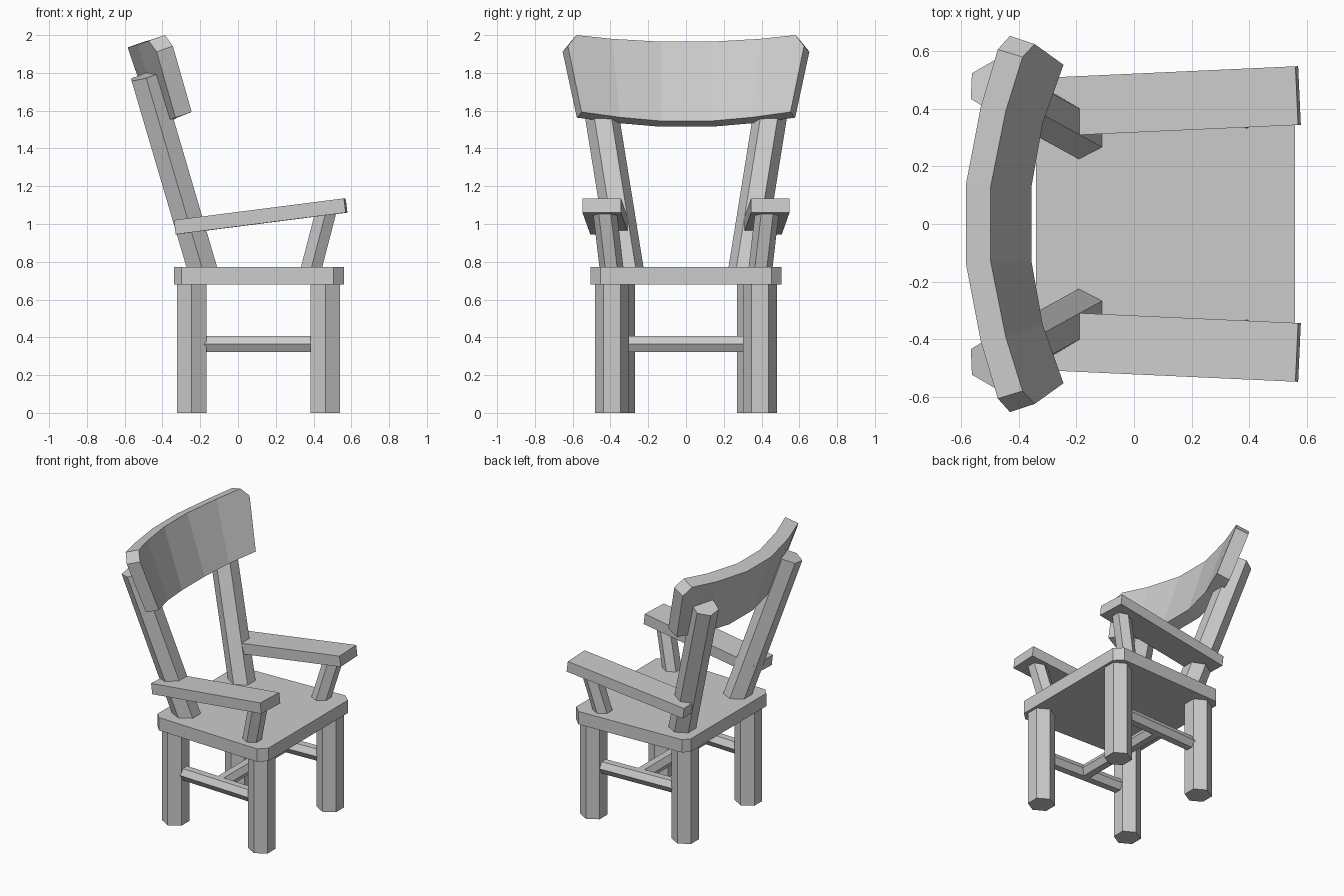
import bpy, math
from mathutils import Vector

if "Cube" in bpy.data.objects:
    bpy.data.objects.remove(bpy.data.objects["Cube"])


def make(name, verts, faces):
    import bmesh
    me = bpy.data.meshes.new(name)
    me.from_pydata([tuple(v) for v in verts], [], faces)
    bm = bmesh.new()
    bm.from_mesh(me)
    bmesh.ops.recalc_face_normals(bm, faces=bm.faces)
    bm.to_mesh(me)
    bm.free()
    ob = bpy.data.objects.new(name, me)
    bpy.context.collection.objects.link(ob)
    return ob


def loft(name, a, b):
    """Solid between two matching outlines."""
    n = len(a)
    sides = [(i, (i + 1) % n, n + (i + 1) % n, n + i) for i in range(n)]
    return make(name, a + b, sides + [tuple(range(n)), tuple(range(n, 2 * n))])


def hex_bar(name, p, q, r, corner=(0, 1, 0)):
    """Six-sided bar from p to q with one corner pointing along 'corner'."""
    p, q, c = Vector(p), Vector(q), Vector(corner)
    d = (q - p).normalized()
    u = (c - d * c.dot(d)).normalized()
    w = d.cross(u)
    ring = [(u * math.cos(k * math.pi / 3) + w * math.sin(k * math.pi / 3)) * r
            for k in range(6)]
    return loft(name, [p + o for o in ring], [q + o for o in ring])


# Seat: tapered board with clipped corners
half = [(-.34, .43), (-.30, .475), (.505, .505), (.56, .453)]
outline = half + [(x, -y) for x, y in reversed(half)]
loft("seat", [Vector((x, y, .68)) for x, y in outline],
     [Vector((x, y, .773)) for x, y in outline])

for s, side in ((1, "left"), (-1, "right")):
    # Legs and side stretcher
    hex_bar(f"front_leg_{side}", (.463, .391 * s, 0), (.463, .391 * s, .70), .09)
    hex_bar(f"back_leg_{side}", (-.246, .361 * s, 0), (-.246, .361 * s, .70), .09)
    hex_bar(f"side_stretcher_{side}", (-.246, .361 * s, .364),
            (.463, .391 * s, .364), .049)
    # Leaning back post
    hex_bar(f"back_post_{side}", (-.175, .307 * s, .715), (-.49, .479 * s, 1.785), .09)
    # Arm support
    hex_bar(f"arm_support_{side}", (.376, .389 * s, .72), (.467, .43 * s, 1.07), .063)
    # Armrest: board rising and spreading to the front
    a, b = Vector((-.33, .405 * s, .983)), Vector((.57, .446 * s, 1.098))
    d = (b - a).normalized()
    w = Vector((0, 0, 1)).cross(d).normalized()
    t = d.cross(w)
    sect = [w * (i * .102) + t * (j * .038) for i, j in ((1, 1), (-1, 1), (-1, -1), (1, -1))]
    loft(f"armrest_{side}", [a + o for o in sect], [b + o for o in sect])

# Cross stretcher
hex_bar("cross_stretcher", (.11, -.375, .364), (.11, .375, .364), .049, (1, 0, 0))

# Crest rail: curved leaning board; half front outline, top centre round to bottom centre
h = [(-.498, .13, 1.965), (-.446, .39, 1.98), (-.387, .58, 2.0), (-.345, .625, 1.942),
     (-.245, .553, 1.593), (-.317, .35, 1.565), (-.356, .13, 1.545)]
front = [Vector(p) for p in h] + [Vector((x, -y, z)) for x, y, z in reversed(h)]
back = [Vector((p.x - .086, p.y * 1.045, p.z - .03)) for p in front]
panels = [(0, 1, 5, 6), (1, 2, 3, 4, 5), (0, 6, 7, 13), (13, 12, 8, 7), (12, 11, 10, 9, 8)]
faces = panels + [tuple(i + 14 for i in f) for f in panels]
faces += [(i, (i + 1) % 14, 14 + (i + 1) % 14, 14 + i) for i in range(14)]
make("crest_rail", front + back, faces)
